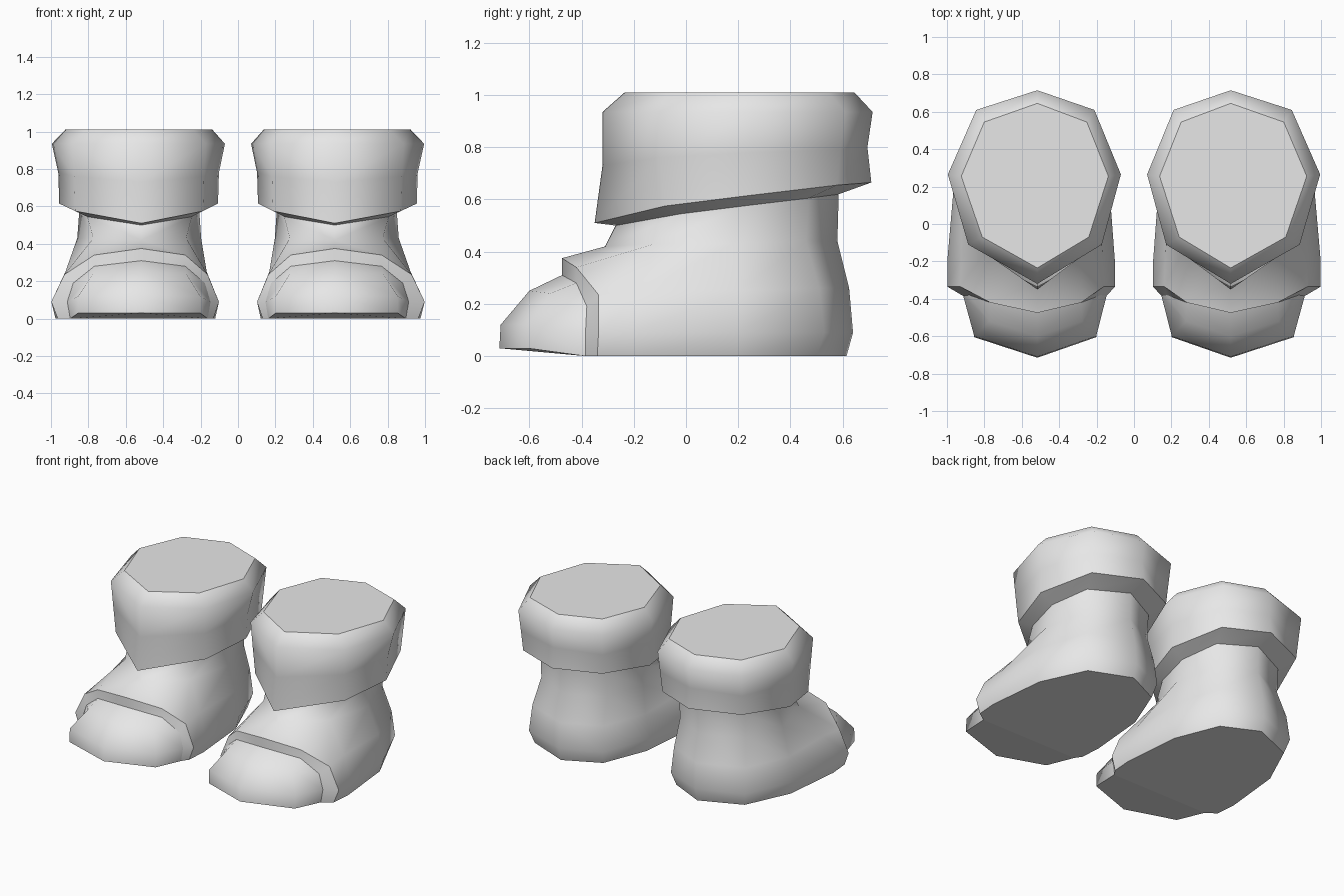
import bpy
import bmesh

cube = bpy.data.objects.get("Cube")
if cube:
    bpy.data.objects.remove(cube, do_unlink=True)

grey = bpy.data.materials.new("light_grey")
grey.use_nodes = True
grey.diffuse_color = (0.8, 0.8, 0.8, 1)
grey.node_tree.nodes["Principled BSDF"].inputs["Base Color"].default_value = (0.8, 0.8, 0.8, 1)

CENTRE = 0.517  # middle of each boot


def place(point, side, boot):
    """Offset a half-profile point; the outer side of a boot is fuller."""
    d, y, z = point
    fuller = 1.16 if z < 0.3 and y > -0.37 else 1.07
    return (boot * (CENTRE + side * d * (fuller if side > 0 else 1)), y, z)


def strip(a, b):
    """Quads joining two rows of points."""
    return [(a[i], a[i + 1], b[i + 1], b[i]) for i in range(len(a) - 1)]


def loft(rows):
    return [f for a, b in zip(rows, rows[1:]) for f in strip(a, b)]


def build(name, groups, boot):
    """Build both halves of a part; edges between face groups stay sharp."""
    bm = bmesh.new()
    for tag, faces in enumerate(groups):
        for face in faces:
            for side in (-1, 1):
                f = bm.faces.new([bm.verts.new(place(p, side, boot)) for p in face])
                f.material_index = tag
                f.smooth = True
    bmesh.ops.remove_doubles(bm, verts=bm.verts, dist=0.0005)
    bmesh.ops.recalc_face_normals(bm, faces=bm.faces)
    for e in bm.edges:
        e.smooth = len({f.material_index for f in e.link_faces}) == 1
    for f in bm.faces:
        f.material_index = 0
    mesh = bpy.data.meshes.new(name)
    bm.to_mesh(mesh)
    bm.free()
    mesh.materials.append(grey)
    bpy.context.collection.objects.link(bpy.data.objects.new(name, mesh))


# Cuff rings, each listed from front to back
cuff_inner = [(0, -.27, .5), (.27, -.02, .545), (.31, .22, .575), (.24, .47, .605), (0, .585, .62)]
cuff_hem = [(0, -.35, .51), (.33, -.08, .575), (.41, .24, .615), (.29, .58, .655), (0, .71, .665)]
cuff_mid = [(0, -.32, .73), (.335, -.1, .76), (.415, .25, .78), (.3, .59, .79), (0, .695, .8)]
cuff_rim = [(d, y, .935) for d, y in
            [(0, -.32), (.345, -.11), (.447, .265), (.305, .61), (0, .715)]]
cuff_top = [(d, y, 1.01) for d, y in
            [(0, -.235), (.275, -.07), (.38, .255), (.265, .545), (0, .645)]]
cuff = [strip(cuff_inner, cuff_hem),
        loft([cuff_hem, cuff_mid, cuff_rim, cuff_top]),
        [cuff_top]]

# Arch at the front of the boot, from the floor up to the middle
arch = [(.385, -.34, 0), (.415, -.335, .09), (.355, -.335, .235), (.235, -.42, .34), (0, -.475, .375)]
lip = [(.355, -.385, 0), (.37, -.385, .09), (.34, -.38, .19), (.235, -.42, .28), (0, -.475, .31)]

# Boot body: low rows run from the arch to the heel, then the ankle ring
sole_row = [(.395, -.2, 0), (.36, .2, 0), (.24, .5, 0), (0, .615, 0)]
low_row = [(.415, -.2, .09), (.385, .2, .09), (.26, .53, .09), (0, .64, .09)]
mid_row = [(.35, -.17, .25), (.35, .2, .25), (.25, .51, .26), (0, .625, .26)]
ankle = [(0, -.31, .42), (.24, -.12, .43), (.32, .18, .43), (.24, .46, .44), (0, .58, .44)]
foot_rows = [[a] + row for a, row in zip(arch, (sole_row, low_row, mid_row))]
upper = (loft(foot_rows) + strip(mid_row, ankle[1:]) + strip(ankle, cuff_inner)
         + [(arch[2], mid_row[0], ankle[1], arch[3]), (arch[3], ankle[1], ankle[0], arch[4])])
lip_middle = (0, lip[0][1], 0)
body = [upper, strip(arch, lip), [sole_row[::-1] + [arch[0], lip[0], lip_middle]]]

# Toe cap: corner and front points of three levels
toe = [[(.315, -.605, .03), (0, -.715, .03)],
       [(.315, -.6, .12), (0, -.71, .12)],
       [(.24, -.52, .24), (0, -.6, .25)]]
corners = [level[0] for level in toe]
toe_cap = [loft(toe) + strip(lip[:3], corners)
           + [(lip[2], lip[3], corners[2]), (lip[3], lip[4], toe[2][1], corners[2])],
           [(lip[0], lip_middle, toe[0][1], toe[0][0])]]

for label, boot in (("left", 1), ("right", -1)):
    build(label + "_boot_cuff", cuff, boot)
    build(label + "_boot_body", body, boot)
    build(label + "_boot_toe_cap", toe_cap, boot)
